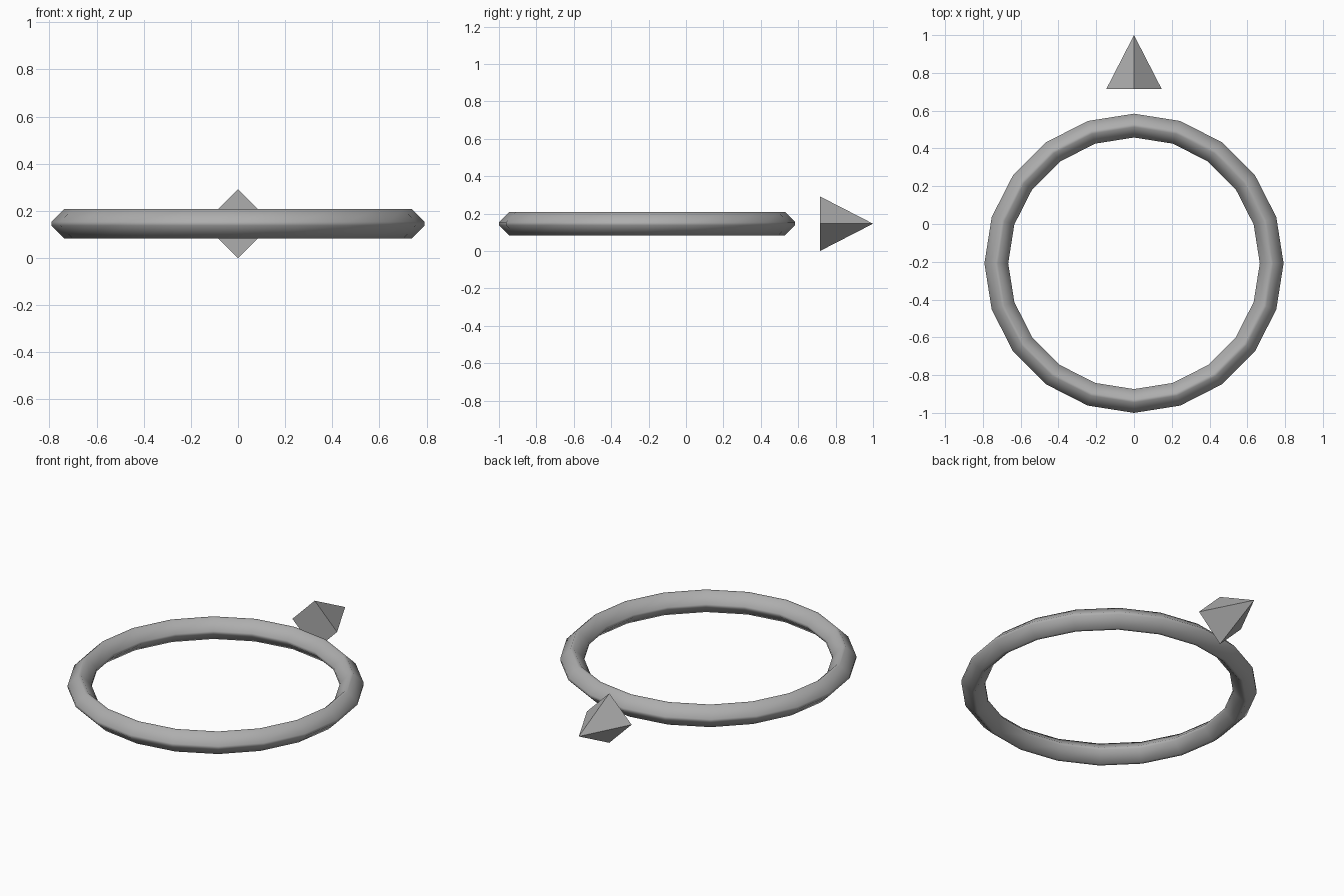
import bpy, bmesh
from math import cos, sin, pi, radians

cube = bpy.data.objects.get("Cube")
if cube:
    bpy.data.objects.remove(cube, do_unlink=True)

MID_Z = 0.146

grey = bpy.data.materials.new("medium grey")
grey.use_nodes = True
colour = (0.42, 0.42, 0.42, 1)
grey.diffuse_color = colour
grey.node_tree.nodes["Principled BSDF"].inputs["Base Color"].default_value = colour


def add_object(name, bm, location, rotation=(0, 0, 0)):
    bmesh.ops.recalc_face_normals(bm, faces=bm.faces)
    mesh = bpy.data.meshes.new(name)
    bm.to_mesh(mesh)
    bm.free()
    mesh.materials.append(grey)
    obj = bpy.data.objects.new(name, mesh)
    bpy.context.collection.objects.link(obj)
    obj.location = location
    obj.rotation_euler = rotation
    return obj


# Ring: diamond section with narrow chamfers, swept in twenty segments
SEGMENTS, RADIUS, HALF, CHAMFER = 20, 0.729, 0.063, 0.008
section = []
for k in range(4):
    c, s = round(cos(k * pi / 2)), round(sin(k * pi / 2))
    for t in (-CHAMFER, CHAMFER):
        section.append((HALF * c - t * s, HALF * s + t * c))

bm = bmesh.new()
loops = []
for i in range(SEGMENTS):
    a = 2 * pi * i / SEGMENTS
    loops.append([bm.verts.new(((RADIUS + r) * cos(a), (RADIUS + r) * sin(a), z))
                  for r, z in section])
n = len(section)
for i, here in enumerate(loops):
    after = loops[(i + 1) % SEGMENTS]
    for j in range(n):
        k = (j + 1) % n
        bm.faces.new((here[j], after[j], after[k], here[k]))
ring = add_object("ring", bm, (0, -0.208, MID_Z))
for face in ring.data.polygons:
    face.use_smooth = True

# Pointer: four-sided pyramid aimed away from the ring
bm = bmesh.new()
bmesh.ops.create_cone(bm, cap_ends=True, segments=4, radius1=MID_Z, radius2=0, depth=0.284)
bmesh.ops.remove_doubles(bm, verts=bm.verts, dist=0.0001)
add_object("pointer", bm, (0, 0.858, MID_Z), (radians(-90), 0, 0))
